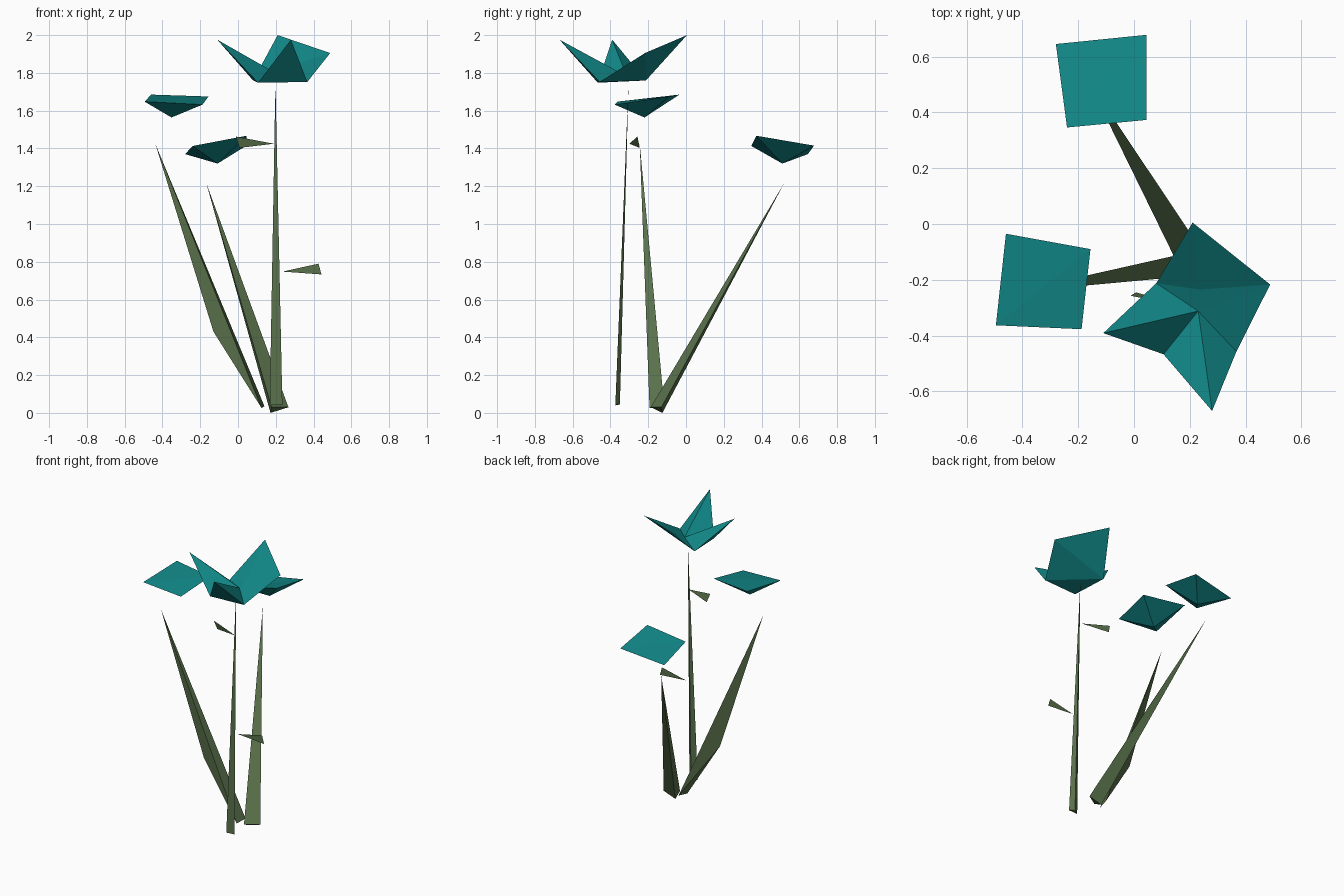
import bpy, bmesh


def material(name, rgb):
    m = bpy.data.materials.new(name)
    m.diffuse_color = (*rgb, 1)
    return m


TEAL = material("teal petal", (0.006, 0.25, 0.25))
GREEN = material("olive stem", (0.10, 0.165, 0.07))


def solid(name, points, faces, mat):
    """Flat-shaded mesh from a few corner points."""
    bm = bmesh.new()
    vs = [bm.verts.new(p) for p in points]
    for f in faces:
        bm.faces.new([vs[i] for i in f])
    bmesh.ops.recalc_face_normals(bm, faces=bm.faces)
    me = bpy.data.meshes.new(name)
    bm.to_mesh(me)
    bm.free()
    me.materials.append(mat)
    ob = bpy.data.objects.new(name, me)
    bpy.context.collection.objects.link(ob)
    return ob


def spike(name, tip, base):
    """Three-sided stem tapering to a point."""
    solid(name, [tip, *base], [(0, 1, 2), (0, 2, 3), (0, 3, 1), (1, 3, 2)], GREEN)


def bud(name, rim, apex):
    """Closed bud: upside-down pyramid with a folded four-corner top."""
    sides = [(i, (i + 1) % 4, 4) for i in range(4)]
    solid(name, [*rim, apex], sides + [(0, 1, 3), (1, 2, 3)], TEAL)


# Stems
spike("front_stem", (0.198, -0.304, 1.75),
      [(0.168, -0.372, 0.04), (0.235, -0.374, 0.045), (0.205, -0.35, 0.045)])
spike("left_stem", (-0.438, -0.245, 1.425),
      [(0.125, -0.193, 0.025), (0.14, -0.115, 0.035), (-0.13, -0.2, 0.43)])
spike("back_stem", (-0.168, 0.52, 1.217),
      [(0.178, -0.187, 0.03), (0.172, -0.125, 0.0), (0.267, -0.13, 0.03)])

# Leaves on the front stem
solid("upper_leaf", [(0.19, -0.3, 1.425), (-0.012, -0.257, 1.463), (0.008, -0.245, 1.403)],
      [(0, 1, 2)], GREEN)
solid("lower_leaf", [(0.235, -0.337, 0.748), (0.426, -0.337, 0.79), (0.442, -0.337, 0.733)],
      [(0, 1, 2)], GREEN)

# Closed buds
bud("back_bud", [(-0.28, 0.645, 1.37), (0.045, 0.678, 1.415),
                 (0.045, 0.373, 1.467), (-0.24, 0.346, 1.413)], (-0.108, 0.51, 1.32))
bud("left_bud", [(-0.459, -0.035, 1.685), (-0.156, -0.09, 1.675),
                 (-0.188, -0.377, 1.632), (-0.495, -0.363, 1.648)], (-0.352, -0.22, 1.564))

# Open flower: triangular base, two pointed petals and one broad back petal
flower = [
    (0.21, 0.005, 2.0),      # 0 back petal tip
    (0.488, -0.217, 1.905),  # 1 back petal right corner
    (0.367, -0.457, 1.752),  # 2 base right
    (0.28, -0.67, 1.976),    # 3 front petal tip
    (0.106, -0.467, 1.748),  # 4 base front
    (-0.11, -0.391, 1.976),  # 5 left petal tip
    (0.08, -0.212, 1.76),    # 6 base back
    (0.23, -0.312, 1.782),   # 7 centre
    (0.235, -0.235, 1.822),  # 8 back petal crease
]
solid("open_flower", flower, [
    (4, 2, 6),                                              # base
    (4, 3, 2), (6, 5, 4), (6, 1, 0), (6, 2, 1),             # outsides
    (7, 4, 3), (7, 3, 2), (7, 5, 4), (7, 6, 5),             # pointed petal insides
    (8, 6, 7), (8, 0, 6), (8, 1, 0), (8, 7, 1), (7, 2, 1),  # back petal inside
], TEAL)
